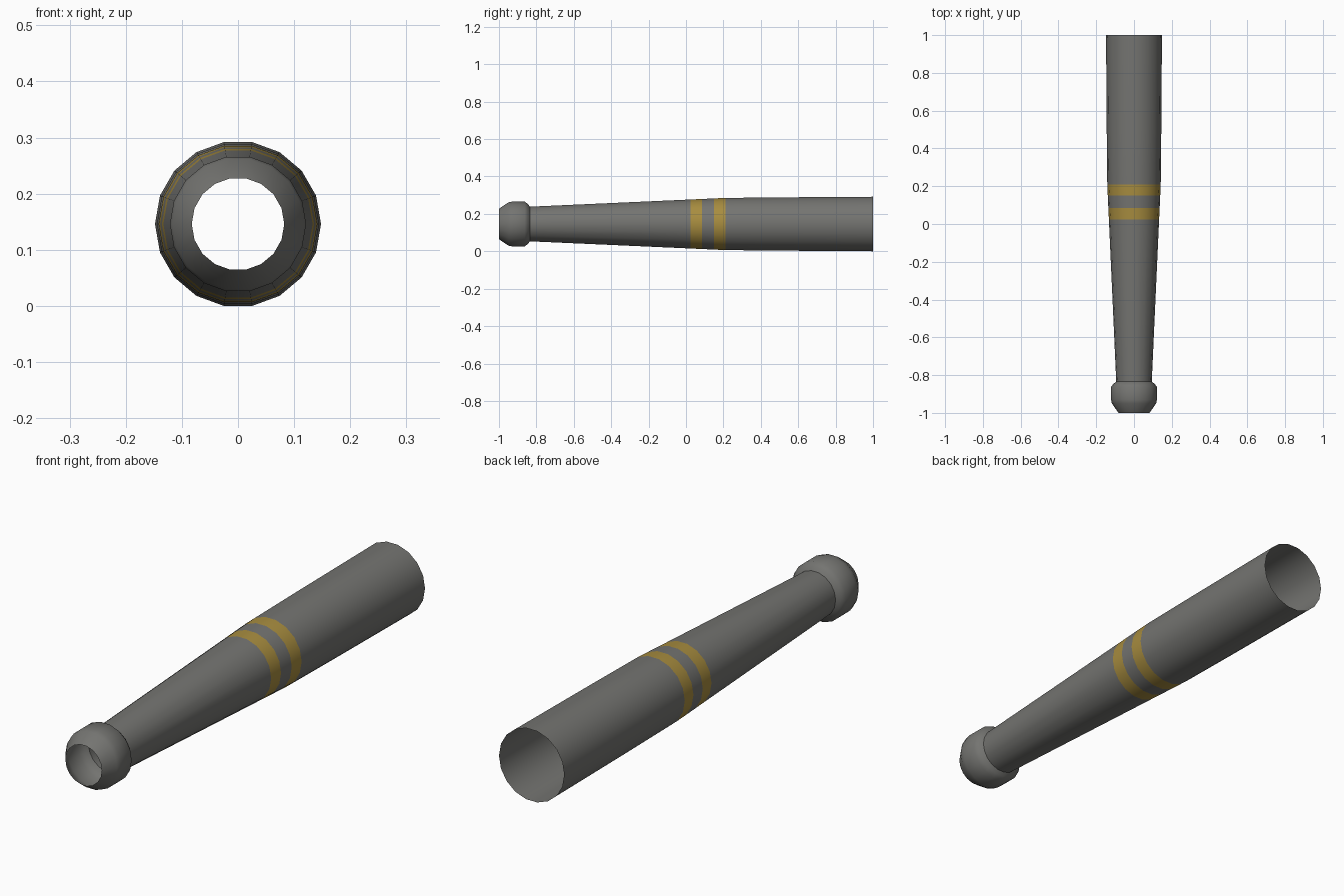
import bpy, math

if "Cube" in bpy.data.objects:
    bpy.data.objects.remove(bpy.data.objects["Cube"])

SIDES = 18
CENTRE_Z = 0.146


def material(name, colour):
    m = bpy.data.materials.new(name)
    m.diffuse_color = (*colour, 1.0)
    m.use_nodes = True
    m.node_tree.nodes["Principled BSDF"].inputs["Base Color"].default_value = m.diffuse_color
    return m


grey = material("dark grey", (0.175, 0.175, 0.165))
gold = material("gold", (0.39, 0.265, 0.05))


def lathe(name, profile, bands=()):
    """Open tube along y from (y, radius) points; bands are gold y ranges."""
    verts, faces = [], []
    for y, r in profile:
        for j in range(SIDES):
            a = 2 * math.pi * j / SIDES
            verts.append((r * math.cos(a), y, CENTRE_Z + r * math.sin(a)))
    for i in range(len(profile) - 1):
        for j in range(SIDES):
            k = (j + 1) % SIDES
            a, b = i * SIDES, (i + 1) * SIDES
            faces.append((a + j, b + j, b + k, a + k))
    me = bpy.data.meshes.new(name)
    me.from_pydata(verts, [], faces)
    me.materials.append(grey)
    me.materials.append(gold)
    for p in me.polygons:
        if any(lo < p.center.y < hi for lo, hi in bands):
            p.material_index = 1
    ob = bpy.data.objects.new(name, me)
    bpy.context.collection.objects.link(ob)
    bpy.ops.object.select_all(action='DESELECT')
    ob.select_set(True)
    bpy.context.view_layer.objects.active = ob
    bpy.ops.object.shade_smooth_by_angle(angle=math.radians(40))
    return ob


# One hollow shell: rounded knob, tapered handle, two flush bands, barrel
lathe("tapered_bat",
      [(-1.0, 0.0825), (-0.95, 0.117), (-0.93, 0.1215), (-0.862, 0.1215),
       (-0.845, 0.108), (-0.835, 0.094),
       (0.025, 0.133), (0.085, 0.1358), (0.15, 0.1388), (0.21, 0.1415),
       (0.5, 0.1445), (1.0, 0.148)],
      bands=[(0.025, 0.085), (0.15, 0.21)])
